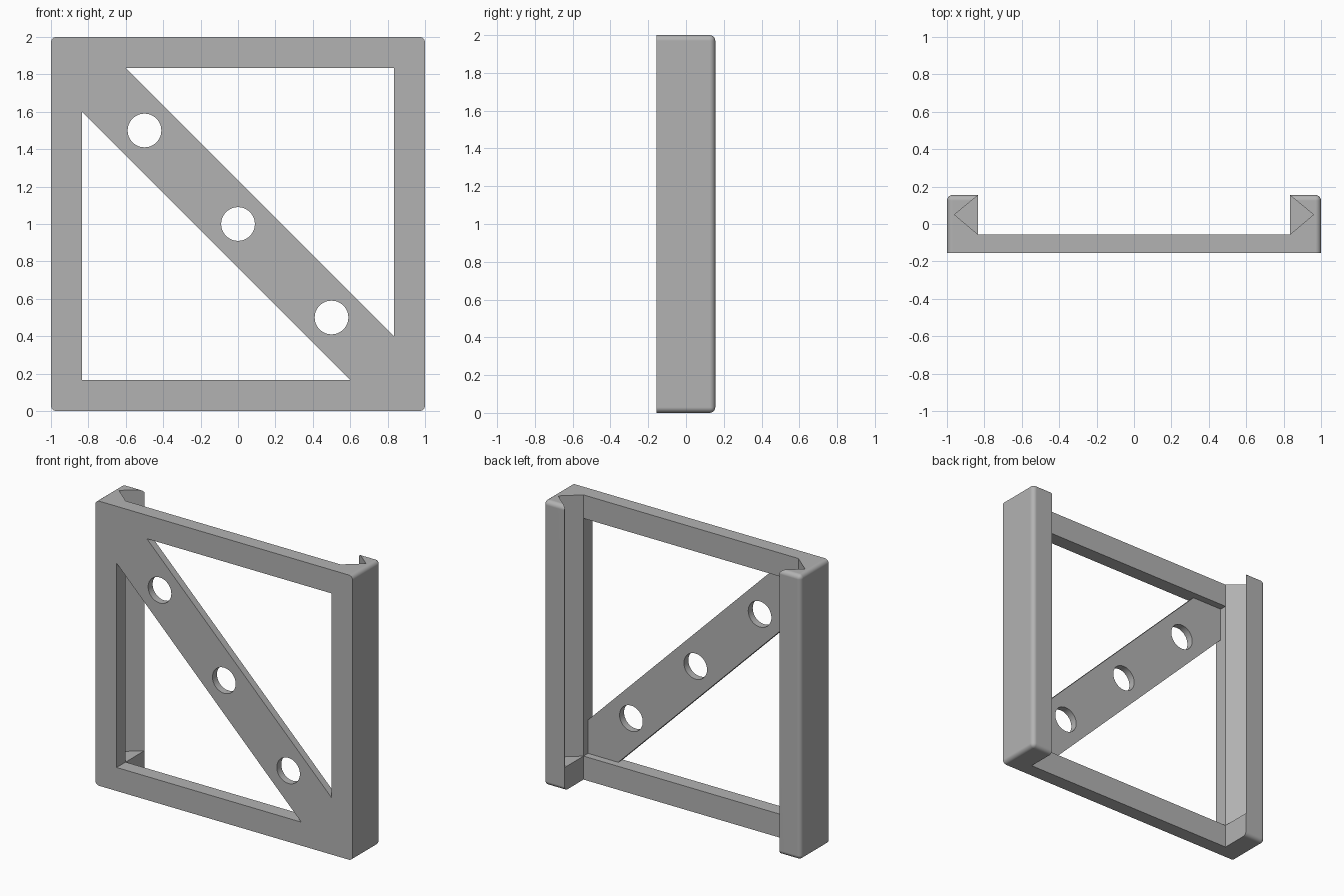
import bpy
import bmesh
from math import cos, sin, radians, tau

cube = bpy.data.objects.get("Cube")
if cube:
    bpy.data.objects.remove(cube, do_unlink=True)

FRONT, BACK = -0.155, 0.155      # overall depth
BAR_BACK = -0.055                # rear of the top and bottom bars
BRACE_BACK = -0.105              # rear of the thinner diagonal brace
INNER = 0.835                    # half width of the opening
LOW, HIGH = 0.165, 1.835         # opening heights

grey = bpy.data.materials.new("plain_grey")
grey.use_nodes = True
colour = (0.45, 0.45, 0.45, 1)
grey.diffuse_color = colour
grey.node_tree.nodes["Principled BSDF"].inputs["Base Color"].default_value = colour


def prism(name, points, axis, start, end):
    """Extrude a flat outline along 'y' (points are x, z) or 'z' (points are x, y)."""
    place = (lambda a, b, t: (a, t, b)) if axis == "y" else (lambda a, b, t: (a, b, t))
    bm = bmesh.new()
    face = bm.faces.new([bm.verts.new(place(a, b, start)) for a, b in points])
    moved = bmesh.ops.extrude_face_region(bm, geom=[face])["geom"]
    shift = place(0, 0, end - start)
    bmesh.ops.translate(bm, vec=shift,
                        verts=[v for v in moved if isinstance(v, bmesh.types.BMVert)])
    bmesh.ops.recalc_face_normals(bm, faces=bm.faces)
    mesh = bpy.data.meshes.new(name)
    bm.to_mesh(mesh)
    bm.free()
    mesh.materials.append(grey)
    obj = bpy.data.objects.new(name, mesh)
    bpy.context.collection.objects.link(obj)
    return obj


def box_outline(half, low, high):
    return [(-half, low), (half, low), (half, high), (-half, high)]


# Solid block with every edge rounded except those around the front face
frame = prism("braced_frame", box_outline(1, 0, 2), "y", FRONT, BACK)
bm = bmesh.new()
bm.from_mesh(frame.data)
rounded = [e for e in bm.edges if max(v.co.y for v in e.verts) > 0]
bmesh.ops.bevel(bm, geom=rounded, offset=0.03, segments=6, profile=0.5, affect="EDGES")
bm.to_mesh(frame.data)
bm.free()

# Space between the side rails
cutters = [prism("rail_gap_cutter", box_outline(INNER, BAR_BACK, 0.3), "z", -0.1, 2.1)]

# V grooves inside both rails, closed at the bottom
side = [(INNER, BAR_BACK), (0.96, 0.05), (INNER, 0.153)]
groove = side + [(-x, y) for x, y in reversed(side)]
cutters.append(prism("groove_cutter", groove, "z", LOW, 2.1))

# Recess behind the brace, then the triangular openings on either side of it
cutters.append(prism("recess_cutter", box_outline(INNER, LOW, HIGH), "y", BRACE_BACK, -0.04))
upper = [(-0.6, HIGH), (INNER, HIGH), (INNER, 0.4)]
lower = [(-x, 2 - z) for x, z in upper]
for name, outline in (("upper_window", upper), ("lower_window", lower)):
    cutters.append(prism(name + "_cutter", outline, "y", -0.3, -0.045))

# Three round holes along the brace
for x in (-0.5, 0, 0.5):
    circle = [(x + 0.09 * cos(tau * i / 48), 1 - x + 0.09 * sin(tau * i / 48))
              for i in range(48)]
    cutters.append(prism("hole_cutter", circle, "y", -0.3, -0.06))

bpy.ops.object.select_all(action="DESELECT")
bpy.context.view_layer.objects.active = frame
frame.select_set(True)
for cutter in cutters:
    cutter.hide_render = True
    mod = frame.modifiers.new("cut", "BOOLEAN")
    mod.operation = "DIFFERENCE"
    mod.solver = "EXACT"
    mod.object = cutter
    bpy.ops.object.modifier_apply(modifier=mod.name)
    bpy.data.objects.remove(cutter, do_unlink=True)

# Smooth roundings with crisp corners
bpy.ops.object.shade_smooth_by_angle(angle=radians(30))
frame.modifiers.new("even_shading", "WEIGHTED_NORMAL").keep_sharp = True
